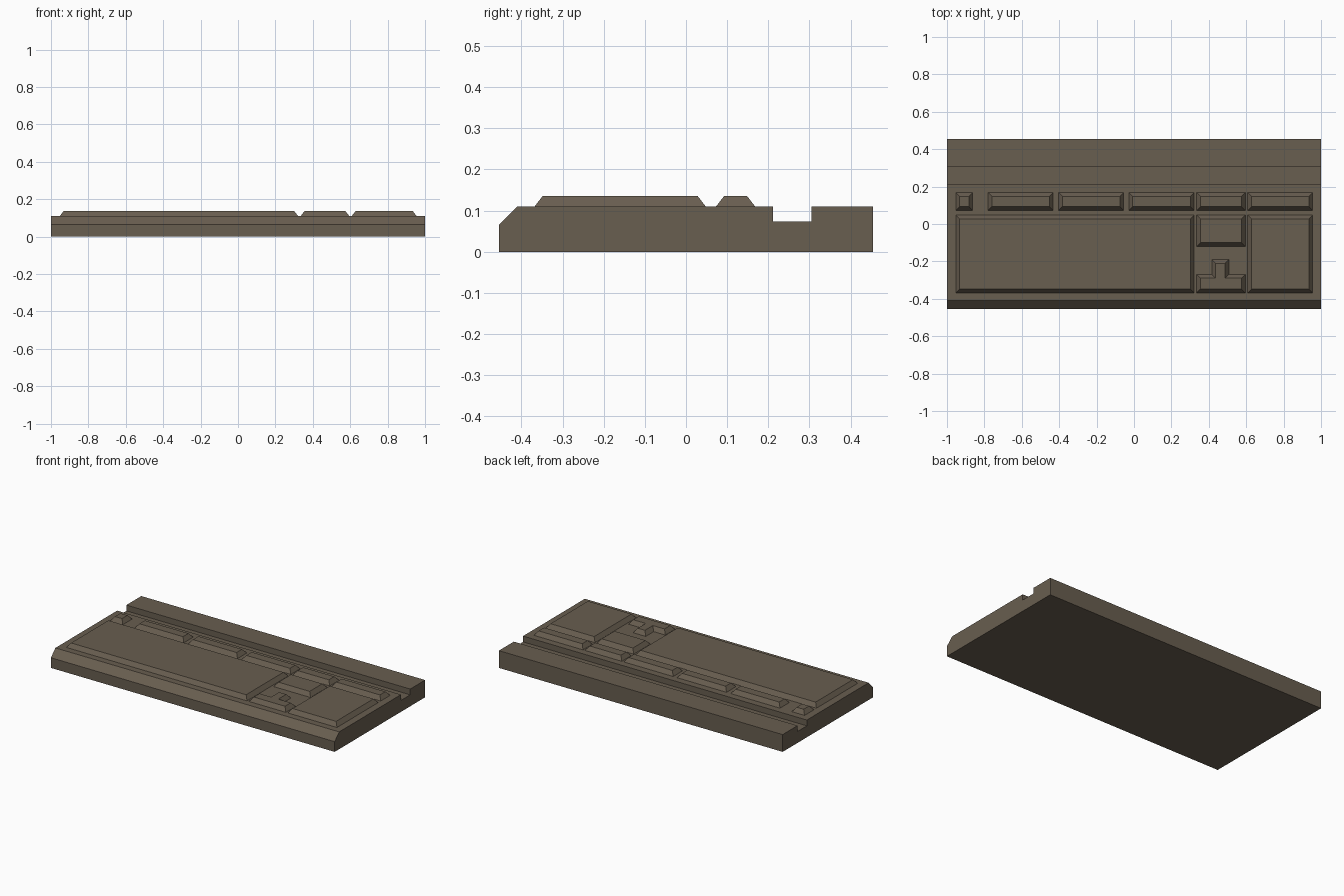
import bpy
import bmesh
from mathutils import Vector

old = bpy.data.objects.get("Cube")
if old:
    bpy.data.objects.remove(old, do_unlink=True)

DECK, KEY_TOP, SLOPE = 0.11, 0.136, 0.02

plastic = bpy.data.materials.new("taupe plastic")
plastic.use_nodes = True
colour = (0.14, 0.112, 0.08, 1)
plastic.diffuse_color = colour
plastic.node_tree.nodes["Principled BSDF"].inputs["Base Color"].default_value = colour


def loft(name, lower, upper):
    """Join two matching outlines with side walls and cap both ends."""
    bm = bmesh.new()
    a = [bm.verts.new(p) for p in lower]
    b = [bm.verts.new(p) for p in upper]
    bm.faces.new(a[::-1])
    bm.faces.new(b)
    for i in range(len(a)):
        j = (i + 1) % len(a)
        bm.faces.new((a[i], a[j], b[j], b[i]))
    bmesh.ops.recalc_face_normals(bm, faces=bm.faces)
    mesh = bpy.data.meshes.new(name)
    bm.to_mesh(mesh)
    bm.free()
    mesh.materials.append(plastic)
    obj = bpy.data.objects.new(name, mesh)
    bpy.context.collection.objects.link(obj)


def key_block(name, outline):
    """Raised block over a counter-clockwise right-angled outline, with sloping sides."""
    pts = [Vector(p) for p in outline]
    top = []
    for i, p in enumerate(pts):
        before = (p - pts[i - 1]).normalized()
        after = (pts[(i + 1) % len(pts)] - p).normalized()
        d = before + after
        top.append(p + SLOPE * Vector((-d.y, d.x)))
    loft(name, [(p.x, p.y, DECK) for p in pts], [(p.x, p.y, KEY_TOP) for p in top])


def rect(x0, x1, y0, y1):
    return [(x0, y0), (x1, y0), (x1, y1), (x0, y1)]


# Case: side profile with bevelled front edge and a groove near the back
profile = [(-0.455, 0), (0.455, 0), (0.455, DECK), (0.305, DECK), (0.305, 0.073),
           (0.212, 0.073), (0.212, DECK), (-0.41, DECK), (-0.455, 0.065)]
loft("case", [(-1, y, z) for y, z in profile], [(1, y, z) for y, z in profile])

# Function key row
row = {"escape_key": (-0.953, -0.863), "function_keys_a": (-0.78, -0.433),
       "function_keys_b": (-0.403, -0.055), "function_keys_c": (-0.027, 0.321),
       "system_keys": (0.335, 0.595), "indicator_block": (0.608, 0.955)}
for name, (x0, x1) in row.items():
    key_block(name, rect(x0, x1, 0.073, 0.168))

# Main key areas
key_block("main_keys", rect(-0.953, 0.321, -0.368, 0.048))
key_block("navigation_keys", rect(0.335, 0.595, -0.12, 0.048))
key_block("number_pad", rect(0.608, 0.955, -0.368, 0.048))

# Arrow keys: an upside-down T
key_block("arrow_keys", [(0.335, -0.368), (0.595, -0.368), (0.595, -0.27), (0.507, -0.27),
                         (0.507, -0.19), (0.417, -0.19), (0.417, -0.27), (0.335, -0.27)])
